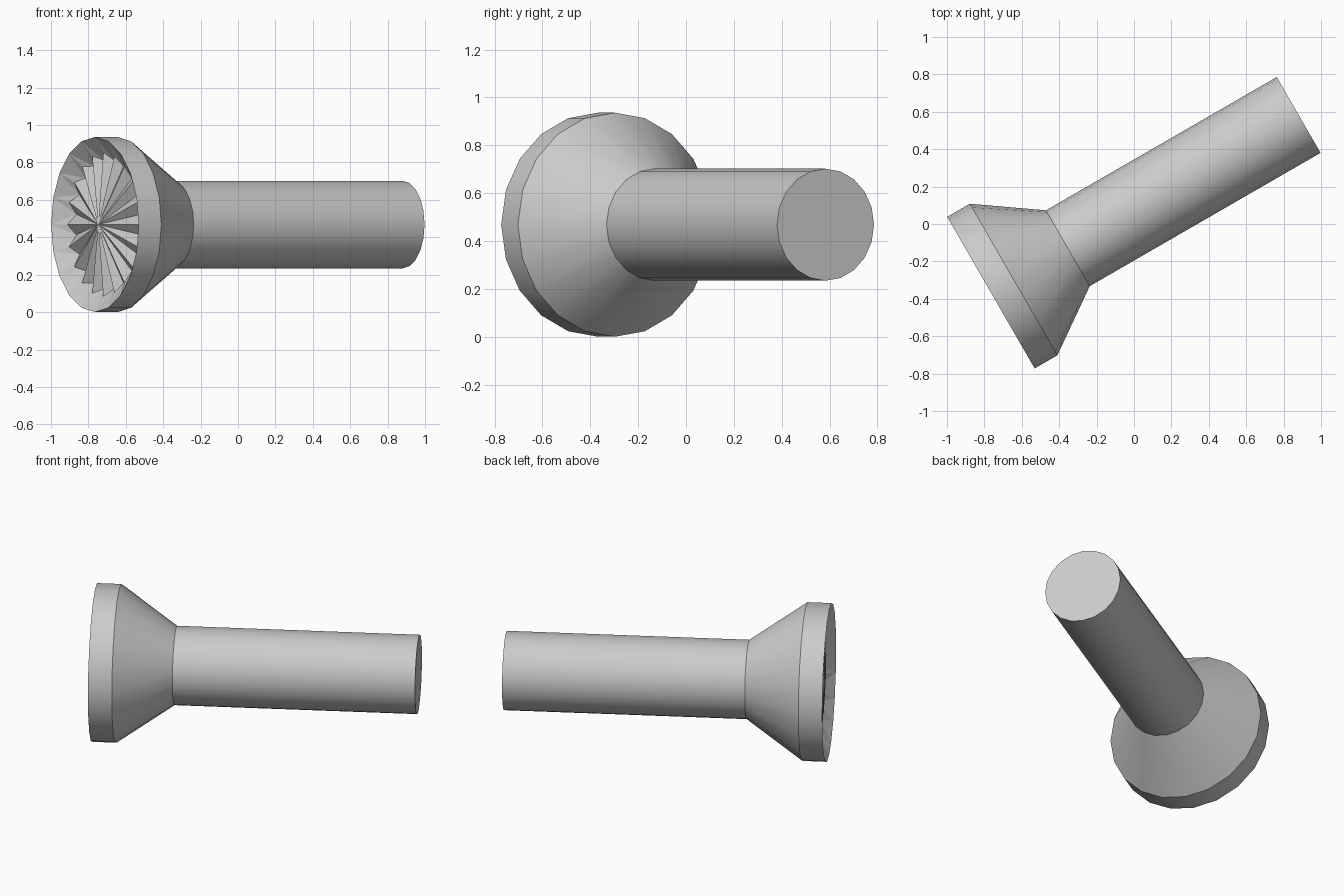
import bpy
import bmesh
from math import sin, cos, pi, radians
from mathutils import Matrix

if "Cube" in bpy.data.objects:
    bpy.data.objects.remove(bpy.data.objects["Cube"], do_unlink=True)

SIDES = 20
RIM = 0.468
PLACE = Matrix.Translation((-0.765, -0.367, RIM)) @ Matrix.Rotation(radians(30), 4, "Z")

grey = bpy.data.materials.new("Light grey")
grey.use_nodes = True
grey.diffuse_color = (0.6, 0.6, 0.6, 1)
grey.node_tree.nodes["Principled BSDF"].inputs["Base Color"].default_value = (0.6, 0.6, 0.6, 1)


def ring(bm, depth, radius, offset=0.0):
    """Ring of vertices around the local x axis, starting at the top."""
    angles = [2 * pi * (i + offset) / SIDES for i in range(SIDES)]
    return [bm.verts.new((depth, radius * sin(a), radius * cos(a))) for a in angles]


def finish(bm, name, smooth_angle):
    mesh = bpy.data.meshes.new(name)
    bm.normal_update()
    bm.to_mesh(mesh)
    bm.free()
    obj = bpy.data.objects.new(name, mesh)
    bpy.context.collection.objects.link(obj)
    mesh.materials.append(grey)
    obj.matrix_world = PLACE
    bpy.ops.object.select_all(action="DESELECT")
    obj.select_set(True)
    bpy.context.view_layer.objects.active = obj
    bpy.ops.object.shade_smooth_by_angle(angle=radians(smooth_angle))


def build_tube(name, profile, capped=False):
    bm = bmesh.new()
    rings = [ring(bm, d, r) for d, r in profile]
    for a, b in zip(rings, rings[1:]):
        for i in range(SIDES):
            j = (i + 1) % SIDES
            bm.faces.new((a[i], a[j], b[j], b[i]))
    if capped:
        bm.faces.new(rings[-1])
    bmesh.ops.recalc_face_normals(bm, faces=bm.faces)
    finish(bm, name, 30)


# Head: straight rim and tapering cone
build_tube("head", [(0, RIM), (0.14, RIM), (0.475, 0.234)])

# Handle with a closed back end
build_tube("handle", [(0.475, 0.234), (1.9, 0.234)], capped=True)

# Reflector: sloped wall meeting a ridged fan along a toothed edge
bm = bmesh.new()
rim = ring(bm, 0, RIM)
tips = ring(bm, 0.052, 0.385)
notches = ring(bm, 0.085, 0.35, 0.5)
centre = bm.verts.new((0.02, 0, 0))
for i in range(SIDES):
    j = (i + 1) % SIDES
    bm.faces.new((rim[i], rim[j], notches[i]))
    bm.faces.new((rim[i], notches[i], tips[i]))
    bm.faces.new((rim[j], tips[j], notches[i]))
    bm.faces.new((tips[i], notches[i], centre))
    bm.faces.new((notches[i], tips[j], centre))
bmesh.ops.recalc_face_normals(bm, faces=bm.faces)
if centre.link_faces[0].normal.x > 0:
    bmesh.ops.reverse_faces(bm, faces=bm.faces)
finish(bm, "reflector", 10)
